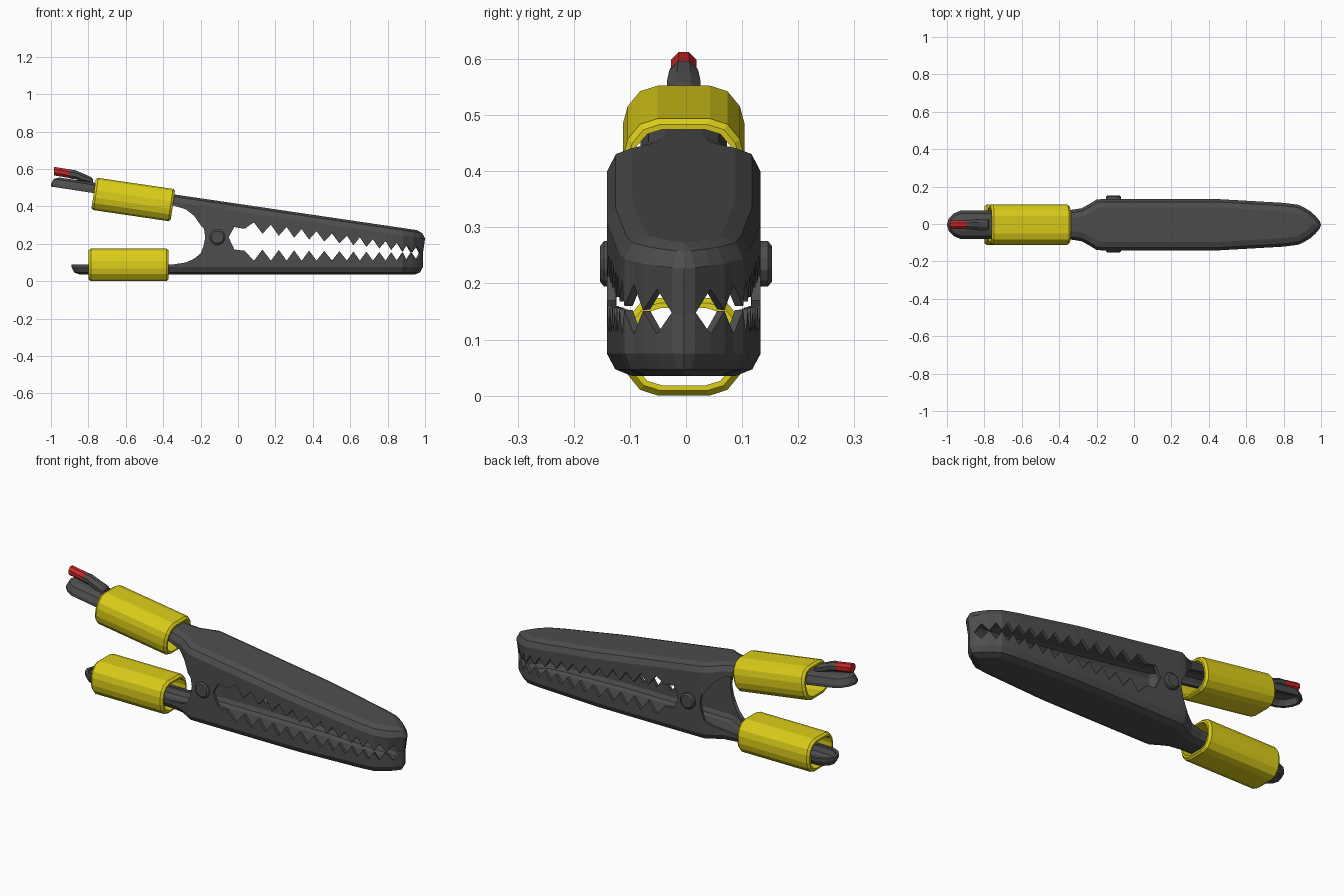
import bpy, bmesh, math
from mathutils import Vector, Matrix

if "Cube" in bpy.data.objects:
    bpy.data.objects.remove(bpy.data.objects["Cube"])

def material(name, col):
    m = bpy.data.materials.new(name)
    m.diffuse_color = (*col, 1)
    m.use_nodes = True
    m.node_tree.nodes["Principled BSDF"].inputs["Base Color"].default_value = m.diffuse_color
    return m

GREY = material("dark_grey_metal", (0.075, 0.075, 0.075))
YELLOW = material("yellow_plastic", (0.72, 0.62, 0.01))
RED = material("red_wire", (0.58, 0.02, 0.02))
Y0 = -0.004  # the clip sits slightly off centre

def finish(name, bm, mat, matrix=None):
    me = bpy.data.meshes.new(name)
    bm.to_mesh(me)
    bm.free()
    me.materials.append(mat)
    ob = bpy.data.objects.new(name, me)
    ob.matrix_world = matrix or Matrix.Translation((0, Y0, 0))
    bpy.context.collection.objects.link(ob)
    return ob

def loft(name, rings, mat, matrix=None, closed=False):
    """Skin a list of point rings; cap the ends, or join last to first."""
    bm = bmesh.new()
    vs = [[bm.verts.new(p) for p in r] for r in rings]
    n = len(rings[0])
    pairs = list(zip(vs, vs[1:])) + ([(vs[-1], vs[0])] if closed else [])
    for a, b in pairs:
        for i in range(n):
            bm.faces.new((a[i], a[(i + 1) % n], b[(i + 1) % n], b[i]))
    if not closed:
        bm.faces.new(vs[0])
        bm.faces.new(vs[-1])
    bmesh.ops.recalc_face_normals(bm, faces=bm.faces)
    return finish(name, bm, mat, matrix)

# Half width of the clip along x, apart from the rounded tail
WIDTH = [(-.345, .078), (-.28, .088), (-.235, .113), (-.2, .135), (-.17, .137), (.45, .137),
         (.8, .117), (.88, .107), (.9, .098), (.93, .08), (.955, .065), (.975, .042), (.993, .02), (1, 0)]
TAIL = [(0, 0), (.01, .035), (.035, .06), (.07, .075)]

def half_width(x, tail):
    table = [(tail + dx, y) for dx, y in TAIL] + WIDTH
    for (x0, y0), (x1, y1) in zip(table, table[1:]):
        if x <= x1 + 1e-6:
            return y0 + (y1 - y0) * (x - x0) / (x1 - x0)
    return 0

def jaw(name, edge, tail, spine, s):
    """Pressed sheet jaw with handle: a skirt with a shaped edge, a rounded shoulder and a flat back."""
    lean = [0.012 if x > .9 else 0 for x, z in edge]
    pts = [Vector((x - (l if s < 0 else 0), half_width(x, tail))) for (x, z), l in zip(edge, lean)]
    flip = lambda p: Vector((p.x, -p.y))
    ext = [flip(pts[1])] + pts + [flip(pts[-2])]
    normals = []
    for a, b, c in zip(ext, ext[1:], ext[2:]):
        t = (b - a).normalized() + (c - b).normalized()
        normals.append(Vector((-t.y, t.x)).normalized())
    bm = bmesh.new()
    rows = [[], [], [], [], []]
    for (x, z), p, n, l in zip(edge, pts, normals, lean):
        rows[0].append(bm.verts.new((p.x - (l if s > 0 else 0), p.y, z)))
        for row, (inset, drop) in zip(rows[1:4], ((0, .04), (.015, .012), (.045, 0))):
            q = p - n * inset
            row.append(bm.verts.new((q.x, max(q.y, 0), spine(q.x) - s * drop)))
        rows[4].append(bm.verts.new((q.x, 0, spine(q.x))))
    for a, b in zip(rows, rows[1:]):
        for i in range(len(edge) - 1):
            f = [a[i], a[i + 1], b[i + 1], b[i]]
            bm.faces.new(f[::-1] if s > 0 else f)
    bmesh.ops.remove_doubles(bm, verts=bm.verts, dist=1e-5)
    ob = finish(name, bm, GREY)
    m = ob.modifiers.new("mirror", 'MIRROR')
    m.use_axis = (False, True, False)
    m = ob.modifiers.new("sheet", 'SOLIDIFY')
    m.thickness = 0.016
    m.offset = -1

VALLEYS = [.085, .176, .26, .34, .42, .503, .583, .652, .722, .79, .85, .915, .97]

def teeth(valley, tip):
    out = []
    for a, b in zip(VALLEYS, VALLEYS[1:]):
        out += [(a, valley(a)), ((a + b) / 2, tip((a + b) / 2))]
    return out + [(.97, valley(.97)), (.993, tip(.993)), (1, tip(1))]

# Upper jaw with sloping back
top = lambda x: .414 - .147 * x
edge = [(-1 + d, top(-1 + d) - .055) for d, _ in TAIL]
edge += [(-.345, .405), (-.28, .385), (-.235, .35), (-.2, .30), (-.182, .28), (-.175, .235),
         (-.05, .235), (-.02, .29), (.035, .28)]
edge += teeth(lambda x: .327 - .141 * x, lambda x: .27 - .125 * x)
jaw("upper_jaw", edge, -1, top, 1)

# Lower jaw with level base
edge = [(-.89 + d, .09) for d, _ in TAIL]
edge += [(-.345, .09), (-.28, .1), (-.235, .12), (-.2, .148), (-.185, .185), (-.175, .235),
         (-.05, .235), (-.02, .17), (.035, .163)]
edge += teeth(lambda x: .11, lambda x: .172 - .022 * x)
jaw("lower_jaw", edge, -.89, lambda x: .035, -1)

# Hollow grip sleeves
quarter = [(.108, .02), (.1, .05), (.078, .077), (.047, .087)]
half = quarter + [(-y, z) for y, z in quarter[::-1]]
section = half + [(-y, -z) for y, z in half]

def sleeve(name, centre, angle):
    def ring(x, shrink):
        return [(x, y * (1 - shrink / .108), z * (1 - shrink / .087)) for y, z in section]
    L = .214
    rings = [ring(-L, .018), ring(-L, .009), ring(-L + .012, 0),
             ring(L - .012, 0), ring(L, .009), ring(L, .018)]
    loft(name, rings, YELLOW, Matrix.Translation(centre) @ Matrix.Rotation(angle, 4, 'Y'), True)

sleeve("upper_sleeve", (-.56, Y0, .437), math.atan(.147))
sleeve("lower_sleeve", (-.585, Y0, .0875), 0)

# Pivot rivet heads, one each side
def circle(n, f):
    return [f(math.cos((i + .5) * math.tau / n), math.sin((i + .5) * math.tau / n)) for i in range(n)]

for side, label in ((-1, "front"), (1, "back")):
    loft(label + "_rivet",
         [circle(12, lambda c, s: (-.11 + r * c, side * y, .235 + r * s))
          for y, r in ((.125, .042), (.146, .042), (.153, .033))], GREY, Matrix())

# Wire crimp on the upper handle, and the wire
def rod(name, stations, mat):
    loft(name, [circle(8, lambda c, s: (x, ry * c, z + rz * s)) for x, z, ry, rz in stations], mat)

rod("wire_crimp", [(-.9, .573, .026, .026), (-.87, .57, .028, .026), (-.83, .553, .032, .026),
                   (-.785, .538, .032, .02), (-.775, .532, .026, .014)], GREY)
rod("wire", [(-.985, .589, .025, .025), (-.885, .572, .025, .025)], RED)
